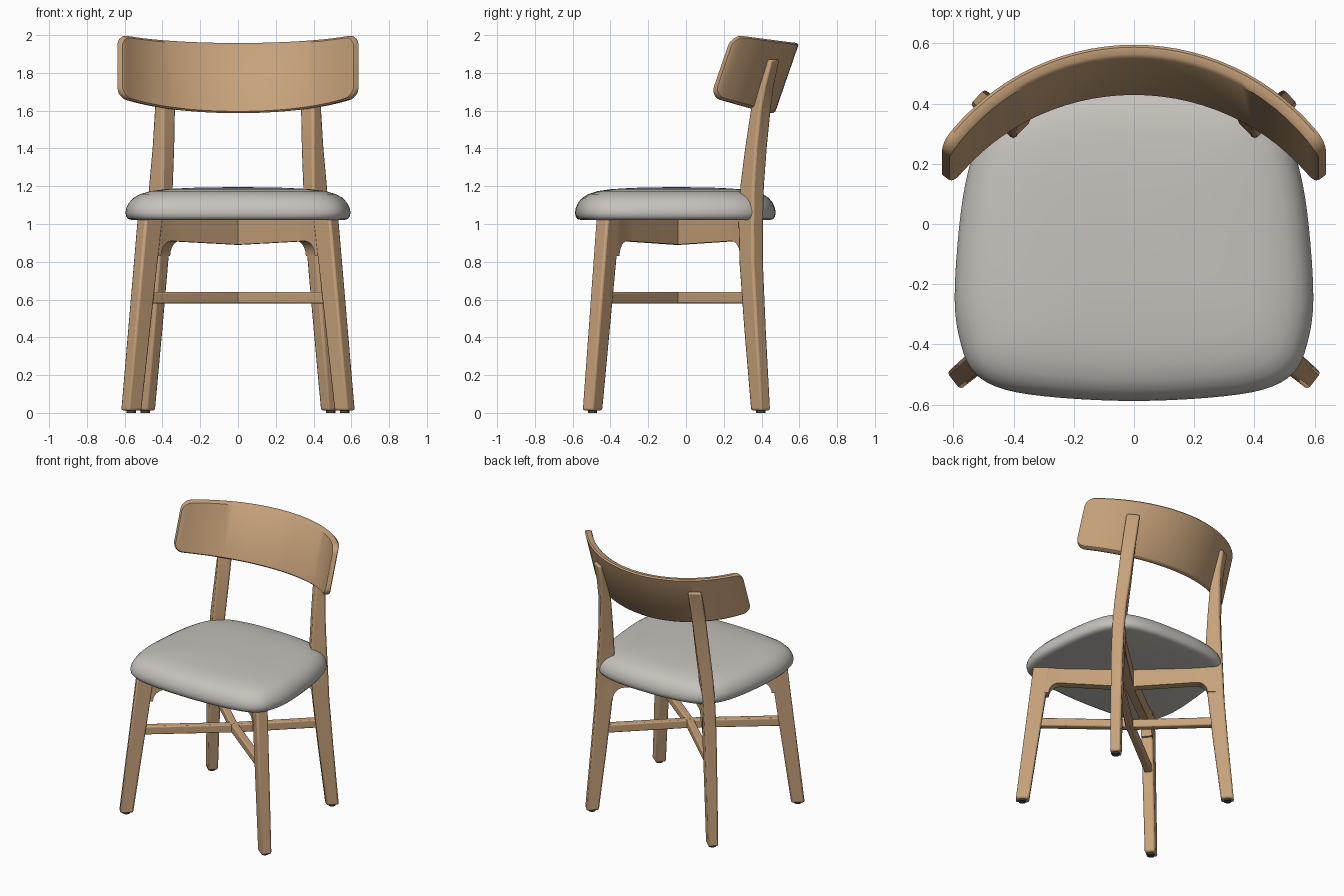
import bpy, bmesh
from math import sin, cos, radians, sqrt, asin, pi
from mathutils import Vector

cube = bpy.data.objects.get("Cube")
if cube:
    bpy.data.objects.remove(cube, do_unlink=True)


def material(name, rgb):
    m = bpy.data.materials.new(name)
    m.use_nodes = True
    m.diffuse_color = (*rgb, 1)
    m.node_tree.nodes["Principled BSDF"].inputs["Base Color"].default_value = (*rgb, 1)
    return m


WOOD = material("warm oak wood", (0.57, 0.36, 0.195))
FABRIC = material("light grey fabric", (0.56, 0.54, 0.50))
GLIDE = material("dark grey glide", (0.06, 0.06, 0.06))
CENTRE = Vector((0, -0.045, 0))   # where the diagonal rails cross


def loft(name, rings, mat, side=1, bevel=0.0, angle=35):
    """Skin a list of closed rings, cap both ends, optionally mirrored in x."""
    bm = bmesh.new()
    loops = [[bm.verts.new((p[0] * side, p[1], p[2])) for p in ring] for ring in rings]
    n = len(loops[0])
    for a, b in zip(loops, loops[1:]):
        for i in range(n):
            j = (i + 1) % n
            bm.faces.new((a[i], a[j], b[j], b[i]))
    bm.faces.new(loops[0])
    bm.faces.new(loops[-1])
    bmesh.ops.recalc_face_normals(bm, faces=bm.faces)
    me = bpy.data.meshes.new(name)
    bm.to_mesh(me)
    bm.free()
    me.materials.append(mat)
    ob = bpy.data.objects.new(name, me)
    bpy.context.collection.objects.link(ob)
    if bevel:
        mod = ob.modifiers.new("soft edges", "BEVEL")
        mod.width, mod.segments, mod.limit_method = bevel, 2, "ANGLE"
    bpy.ops.object.select_all(action="DESELECT")
    ob.select_set(True)
    bpy.context.view_layer.objects.active = ob
    bpy.ops.object.shade_smooth_by_angle(angle=radians(angle))
    return ob


def leg_ring(z, x, y, turn, depth, width):
    """Horizontal rectangle: depth along the turn direction, width across it."""
    a = radians(turn)
    out, across = Vector((cos(a), sin(a), 0)), Vector((-sin(a), cos(a), 0))
    return [Vector((x, y, z)) + out * depth * i / 2 + across * width * j / 2
            for i, j in ((-1, -1), (1, -1), (1, 1), (-1, 1))]


def arm_ring(turn, r, low, high, width):
    """Upright rectangle at distance r from the crossing point."""
    a = radians(turn)
    mid = CENTRE + Vector((cos(a), sin(a), 0)) * r
    across = Vector((-sin(a), cos(a), 0)) * width / 2
    return [mid + across * i + Vector((0, 0, z))
            for i, z in ((-1, low), (1, low), (1, high), (-1, high))]


# Legs: z, x, y, turn, depth, width
FRONT_LEG = [(0.012, 0.565, -0.495, -38, 0.09, 0.072),
             (1.04, 0.465, -0.41, -38, 0.115, 0.08)]
BACK_LEG = [(0.012, 0.49, 0.395, 43, 0.085, 0.07),
            (0.45, 0.457, 0.365, 43, 0.10, 0.075),
            (0.8, 0.432, 0.345, 43, 0.11, 0.08),
            (1.0, 0.42, 0.343, 43, 0.115, 0.082),
            (1.2, 0.408, 0.35, 44, 0.105, 0.085),
            (1.4, 0.395, 0.37, 46, 0.085, 0.09),
            (1.6, 0.387, 0.395, 49, 0.07, 0.092),
            (1.73, 0.387, 0.42, 56, 0.055, 0.092),
            (1.87, 0.39, 0.455, 61, 0.05, 0.09)]

for side, word in ((1, "left"), (-1, "right")):
    for end, sections, turn, inner in (("front", FRONT_LEG, -38, 0.55),
                                       ("back", BACK_LEG, 43, 0.53)):
        loft(f"{end}_{word}_leg", [leg_ring(*s) for s in sections], WOOD, side, 0.012)

        # Seat rail arm, flaring into the leg with a rounded bracket
        rail = [(0, 0.89, 0.055), (inner - 0.13, 0.908, 0.055)]
        for k in range(7):
            a = k / 6 * pi / 2
            rail.append((inner - 0.08 + 0.075 * sin(a), 0.83 + 0.08 * cos(a),
                         0.058 + 0.015 * sin(a)))
        rail.append((inner + 0.05, 0.83, 0.073))
        loft(f"{end}_{word}_seat_rail",
             [arm_ring(turn, r, low, 1.035, w) for r, low, w in rail], WOOD, side)

        # Crossed lower stretcher arm
        loft(f"{end}_{word}_stretcher",
             [arm_ring(turn, r, 0.58, 0.64, 0.05) for r in (0, inner + 0.07)],
             WOOD, side, 0.008)

        # Floor glide
        x, y = sections[0][1:3]
        loft(f"{end}_{word}_glide",
             [[(x + 0.025 * cos(k * pi / 8), y + 0.025 * sin(k * pi / 8), z)
               for k in range(16)] for z in (0, 0.02)], GLIDE, side)

# Upholstered seat: smooth closed outline swept through a cushion profile
half = [(0, -0.588), (0.25, -0.577), (0.43, -0.55), (0.53, -0.495), (0.575, -0.40),
        (0.596, -0.25), (0.58, 0), (0.55, 0.18), (0.50, 0.32), (0.40, 0.42),
        (0.22, 0.465), (0, 0.475)]
points = [Vector(p) for p in half + [(-x, y) for x, y in half[-2:0:-1]]]
outline = []
for i in range(len(points)):
    p0, p1, p2, p3 = (points[(i + k) % len(points)] for k in (-1, 0, 1, 2))
    for s in range(4):
        t = s / 4
        outline.append(0.5 * (2 * p1 + (p2 - p0) * t + (2 * p0 - 5 * p1 + 4 * p2 - p3) * t ** 2
                              + (3 * p1 - p0 - 3 * p2 + p3) * t ** 3))
profile = [(0.3, 1.02), (0.93, 1.02), (0.975, 1.026), (0.993, 1.04), (1, 1.06),
           (0.992, 1.085), (0.97, 1.112), (0.93, 1.138), (0.87, 1.158), (0.78, 1.174),
           (0.65, 1.184), (0.45, 1.191), (0.25, 1.194), (0.05, 1.195)]
loft("seat_cushion", [[(p.x * s, -0.05 + (p.y + 0.05) * s, z) for p in outline]
                      for s, z in profile], FABRIC, angle=60)

# Curved backrest: upright rounded section carried round an arc
RADIUS, THICK, CORNER = 0.75, 0.045, 0.055
reach = asin(0.607 / RADIUS)
edge = [1 - CORNER / 0.66 * (1 - sin(k / 6 * pi / 2)) for k in range(7)]
steps = [-e for e in reversed(edge)] + [k / 14 * edge[0] for k in range(-13, 14)] + edge
section = [(0, 0.03), (0.25, 0.005), (0.75, 0.005), (1, 0.03)]
section = [(d, v) for d, v in section] + [(d, 1 - v) for d, v in reversed(section)]
rings = []
for u in steps:
    a = u * reach
    low, high = 1.585 + 0.085 * u * u, 1.96 + 0.043 * u * u
    near = max(0, (abs(u) - edge[0]) / (1 - edge[0]))
    trim = CORNER * (1 - sqrt(max(0, 1 - near * near)))
    low, high = low + trim, high - trim
    thick = THICK * (1 - 0.3 * near ** 4)
    ring = []
    for d, v in section:
        z = low + (high - low) * v
        r = RADIUS + (THICK - thick) / 2 + thick * d
        lean = 0.345 * (z - 1.585 - 0.06 * u * u)
        ring.append((r * sin(a), 0.425 - RADIUS + r * cos(a) + lean, z))
    rings.append(ring)
loft("backrest", rings, WOOD, angle=40)
